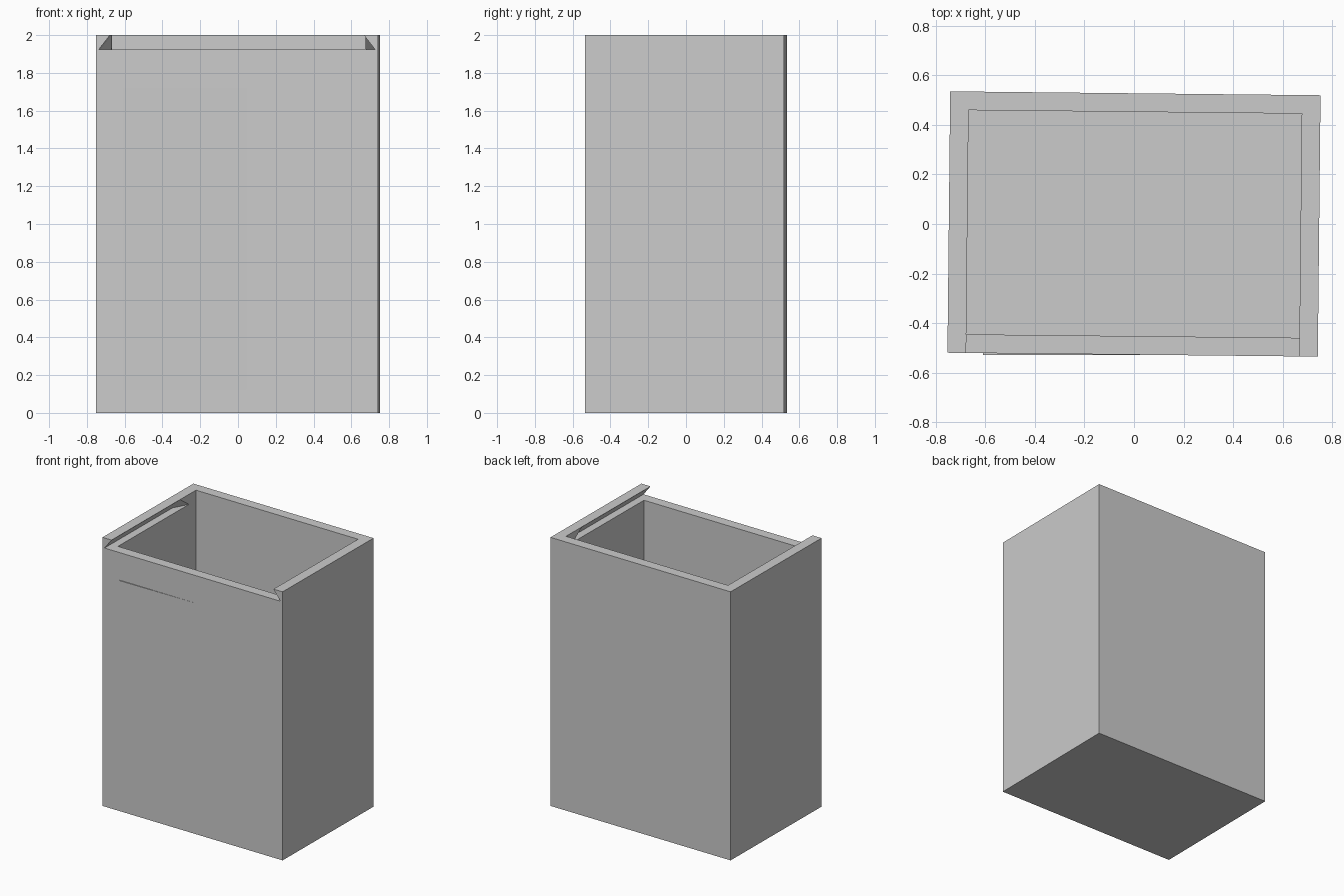
import bpy, bmesh, math

cube = bpy.data.objects.get("Cube")
if cube:
    bpy.data.objects.remove(cube, do_unlink=True)

WIDTH, DEPTH, HEIGHT = 1.495, 1.055, 2.0
WALL = 0.075
IN_X, IN_Y = WIDTH / 2 - WALL, DEPTH / 2 - WALL
LEDGE = HEIGHT - WALL       # height of the lid channel floor

grey = bpy.data.materials.new("plain_grey")
grey.use_nodes = True
grey.diffuse_color = (0.6, 0.6, 0.6, 1)
grey.node_tree.nodes["Principled BSDF"].inputs["Base Color"].default_value = (0.6, 0.6, 0.6, 1)


def hull(name, points):
    """Convex solid around the given points."""
    bm = bmesh.new()
    for p in points:
        bm.verts.new(p)
    bmesh.ops.convex_hull(bm, input=bm.verts)
    bmesh.ops.dissolve_limit(bm, angle_limit=0.001, verts=bm.verts, edges=bm.edges)
    bmesh.ops.recalc_face_normals(bm, faces=bm.faces)
    mesh = bpy.data.meshes.new(name)
    bm.to_mesh(mesh)
    bm.free()
    mesh.materials.append(grey)
    obj = bpy.data.objects.new(name, mesh)
    bpy.context.collection.objects.link(obj)
    return obj


def box(name, xs, ys, zs):
    return hull(name, [(x, y, z) for x in xs for y in ys for z in zs])


def carve(target, cutter):
    """Subtract the cutter from the target, then remove it."""
    cutter.hide_render = True
    mod = target.modifiers.new("carve", 'BOOLEAN')
    mod.operation = 'DIFFERENCE'
    mod.solver = 'EXACT'
    mod.object = cutter
    bpy.context.view_layer.objects.active = target
    bpy.ops.object.modifier_apply(modifier=mod.name)
    bpy.data.objects.remove(cutter, do_unlink=True)


# Outer box
body = box("box_body", (-WIDTH / 2, WIDTH / 2), (-DEPTH / 2, DEPTH / 2), (0, HEIGHT))

# Hollow inside
carve(body, box("cavity_cutter", (-IN_X, IN_X), (-IN_Y, IN_Y), (WALL, HEIGHT + 0.2)))

# Dovetail channel for a sliding lid, open at the front and tapered at its back end
FLARE, RISE = 0.058, 0.02
top_x = IN_X - 0.0005 - FLARE * RISE / WALL
channel = []
for s in (-1, 1):
    channel += [(s * (IN_X + FLARE), y, LEDGE) for y in (-0.7, 0.26)]
    channel += [(s * top_x, y, HEIGHT + RISE) for y in (-0.7, 0.27)]
    channel.append((s * (IN_X - 0.01), 0.39, LEDGE))
carve(body, hull("channel_cutter", channel))

# The box stands at a very slight turn
body.rotation_euler.z = math.radians(-0.6)

# Thin front plate, which sinks into the wall towards one side
box("front_plate", (-0.61, 0.61), (-0.528, -0.52), (0.125, 1.72))
